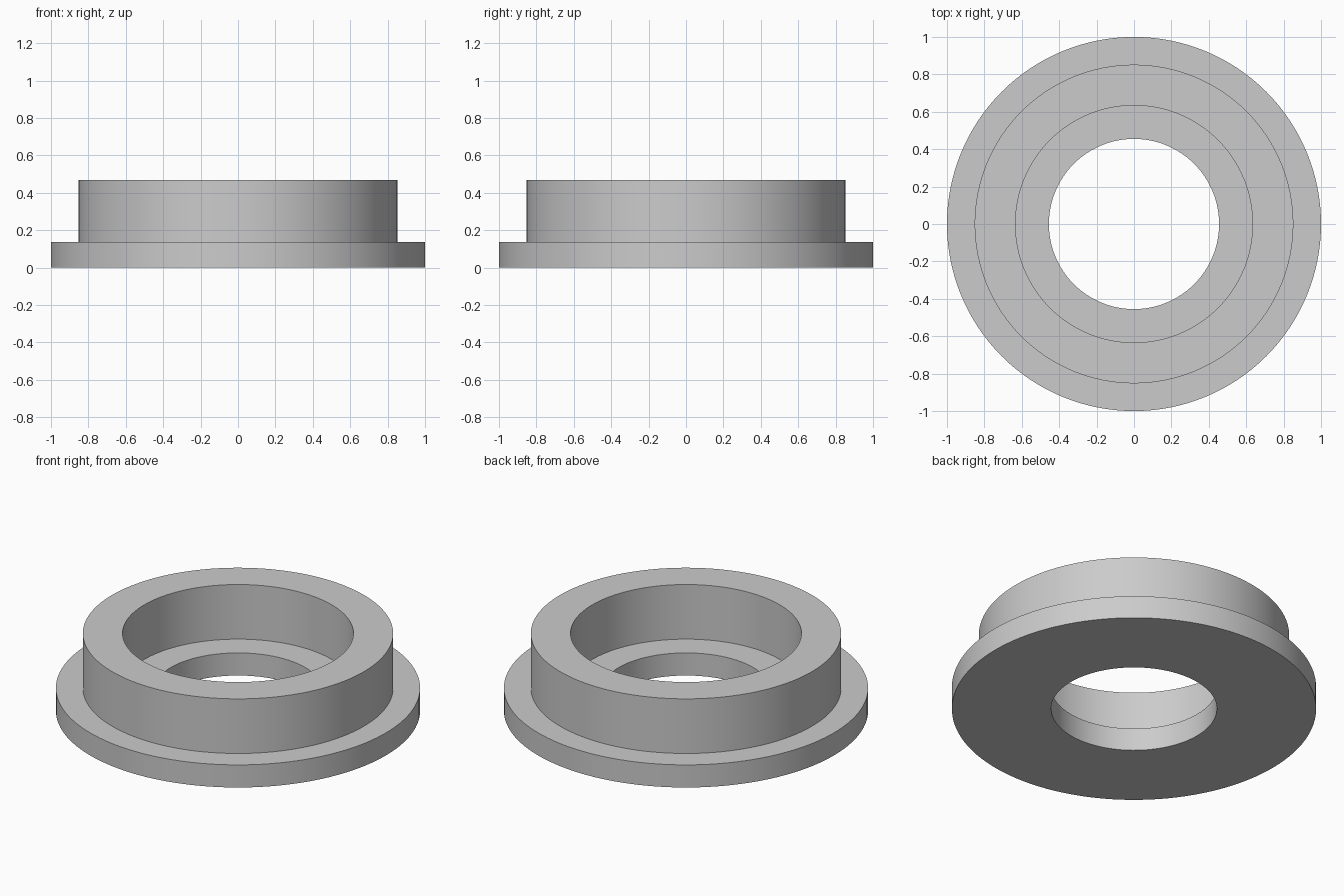
import bpy, bmesh
from math import cos, sin, tau

SEGMENTS = 128
OUTER_R, COLLAR_R, RECESS_R, BORE_R = 1.0, 0.852, 0.634, 0.455
FLANGE_H, TOTAL_H = 0.137, 0.468

cube = bpy.data.objects.get("Cube")
if cube:
    bpy.data.objects.remove(cube, do_unlink=True)

# Plain grey material
grey = bpy.data.materials.new("light grey")
grey.use_nodes = True
grey.diffuse_color = (0.6, 0.6, 0.6, 1)
grey.node_tree.nodes["Principled BSDF"].inputs["Base Color"].default_value = (0.6, 0.6, 0.6, 1)


def lathe(name, profile):
    """Revolve a closed (radius, height) profile around z."""
    bm = bmesh.new()
    rings = [[bm.verts.new((r * cos(tau * i / SEGMENTS), r * sin(tau * i / SEGMENTS), z))
              for i in range(SEGMENTS)] for r, z in profile]
    for k, ring in enumerate(rings):
        following = rings[(k + 1) % len(rings)]
        for i in range(SEGMENTS):
            j = (i + 1) % SEGMENTS
            bm.faces.new((ring[i], ring[j], following[j], following[i]))
    bmesh.ops.recalc_face_normals(bm, faces=bm.faces)
    mesh = bpy.data.meshes.new(name)
    bm.to_mesh(mesh)
    bm.free()
    mesh.materials.append(grey)
    obj = bpy.data.objects.new(name, mesh)
    bpy.context.collection.objects.link(obj)
    bpy.ops.object.select_all(action="DESELECT")
    obj.select_set(True)
    bpy.context.view_layer.objects.active = obj
    bpy.ops.object.shade_smooth_by_angle()
    return obj


# Flanged collar with a stepped bore
lathe("flanged_bushing", [
    (BORE_R, 0), (OUTER_R, 0), (OUTER_R, FLANGE_H), (COLLAR_R, FLANGE_H),
    (COLLAR_R, TOTAL_H), (RECESS_R, TOTAL_H), (RECESS_R, FLANGE_H), (BORE_R, FLANGE_H),
])
